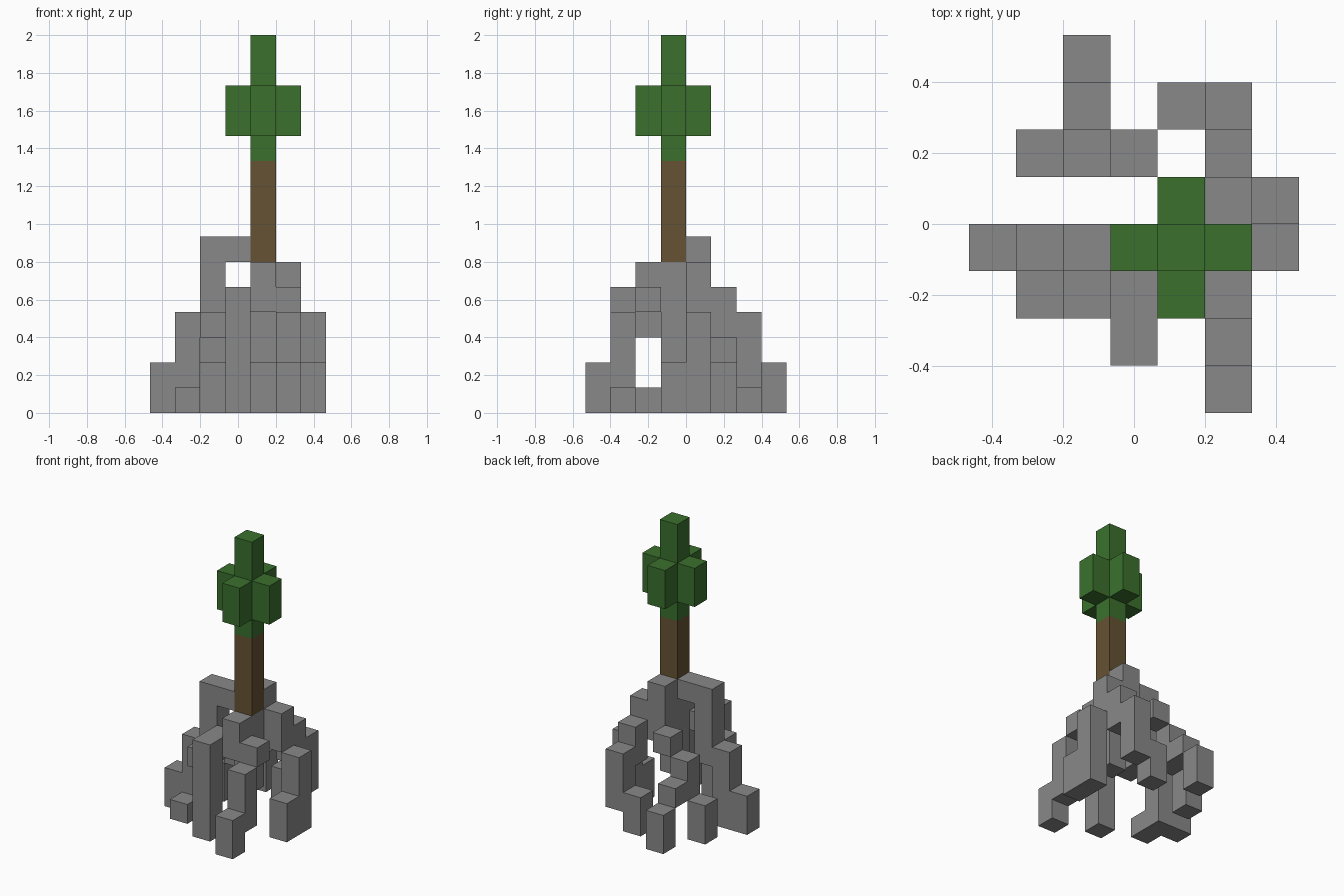
import bpy, bmesh
from mathutils import Vector

cube = bpy.data.objects.get("Cube")
if cube:
    bpy.data.objects.remove(cube, do_unlink=True)

CELL = 2 / 15
ORIGIN = Vector((-3.5, -4, 0))
AXES = [Vector((1, 0, 0)), Vector((0, 1, 0)), Vector((0, 0, 1))]


def make_material(name, rgb):
    mat = bpy.data.materials.new(name)
    mat.use_nodes = True
    mat.diffuse_color = (*rgb, 1)
    bsdf = next(n for n in mat.node_tree.nodes if n.type == "BSDF_PRINCIPLED")
    bsdf.inputs["Base Color"].default_value = (*rgb, 1)
    return mat


def block_part(name, columns, mat):
    """Join block columns (x cell, y cell, bottom, top) into one outer shell."""
    cells = {(i, j, k) for i, j, low, high in columns for k in range(low, high)}
    bm = bmesh.new()
    for cell in sorted(cells):
        centre = Vector(cell) + Vector((0.5, 0.5, 0.5))
        for a in range(3):
            for sign in (-1, 1):
                n = AXES[a] * sign
                if tuple(int(c) for c in Vector(cell) + n) in cells:
                    continue
                u = AXES[(a + 1) % 3] * sign
                v = AXES[(a + 2) % 3]
                corners = [n + u + v, n - u + v, n - u - v, n + u - v]
                bm.faces.new([bm.verts.new((ORIGIN + centre + c / 2) * CELL)
                              for c in corners])
    bmesh.ops.remove_doubles(bm, verts=bm.verts[:], dist=0.001)
    bmesh.ops.dissolve_limit(bm, angle_limit=0.01, verts=bm.verts[:],
                             edges=bm.edges[:])
    mesh = bpy.data.meshes.new(name)
    bm.to_mesh(mesh)
    bm.free()
    mesh.materials.append(mat)
    obj = bpy.data.objects.new(name, mesh)
    bpy.context.collection.objects.link(obj)


stone = make_material("stone_grey", (0.25, 0.25, 0.25))
bark = make_material("bark_brown", (0.133, 0.084, 0.033))
leaf = make_material("leaf_green", (0.043, 0.163, 0.026))

# Tree: trunk, then a crown with four side tufts
TX, TY = 4, 3
block_part("trunk", [(TX, TY, 6, 10)], bark)
tufts = [(TX + dx, TY + dy, 11, 13)
         for dx, dy in ((1, 0), (-1, 0), (0, 1), (0, -1))]
block_part("crown", [(TX, TY, 10, 15)] + tufts, leaf)

# Rock under the trunk
block_part("rock_core", [(4, 3, 2, 6), (4, 2, 4, 6), (4, 4, 4, 7)], stone)

# Stepped rock legs spreading from the core
legs = {
    "front_leg": [(3, 2, 4, 5), (3, 1, 0, 5)],
    "front_left_leg": [(5, 2, 4, 5), (5, 1, 1, 4), (5, 0, 0, 2)],
    "left_leg": [(5, 4, 4, 6), (6, 4, 0, 4), (6, 3, 0, 2)],
    "back_left_leg": [(5, 5, 3, 5), (5, 6, 1, 4), (4, 6, 0, 2)],
    "back_leg": [(3, 5, 4, 5), (2, 5, 2, 4), (2, 6, 2, 3), (2, 7, 0, 2),
                 (1, 5, 0, 2)],
    "right_arch_leg": [(3, 3, 6, 7), (2, 3, 3, 7), (2, 2, 3, 4),
                       (1, 3, 0, 4), (1, 2, 0, 1), (0, 3, 0, 2)],
}
for name, columns in legs.items():
    block_part(name, columns, stone)
